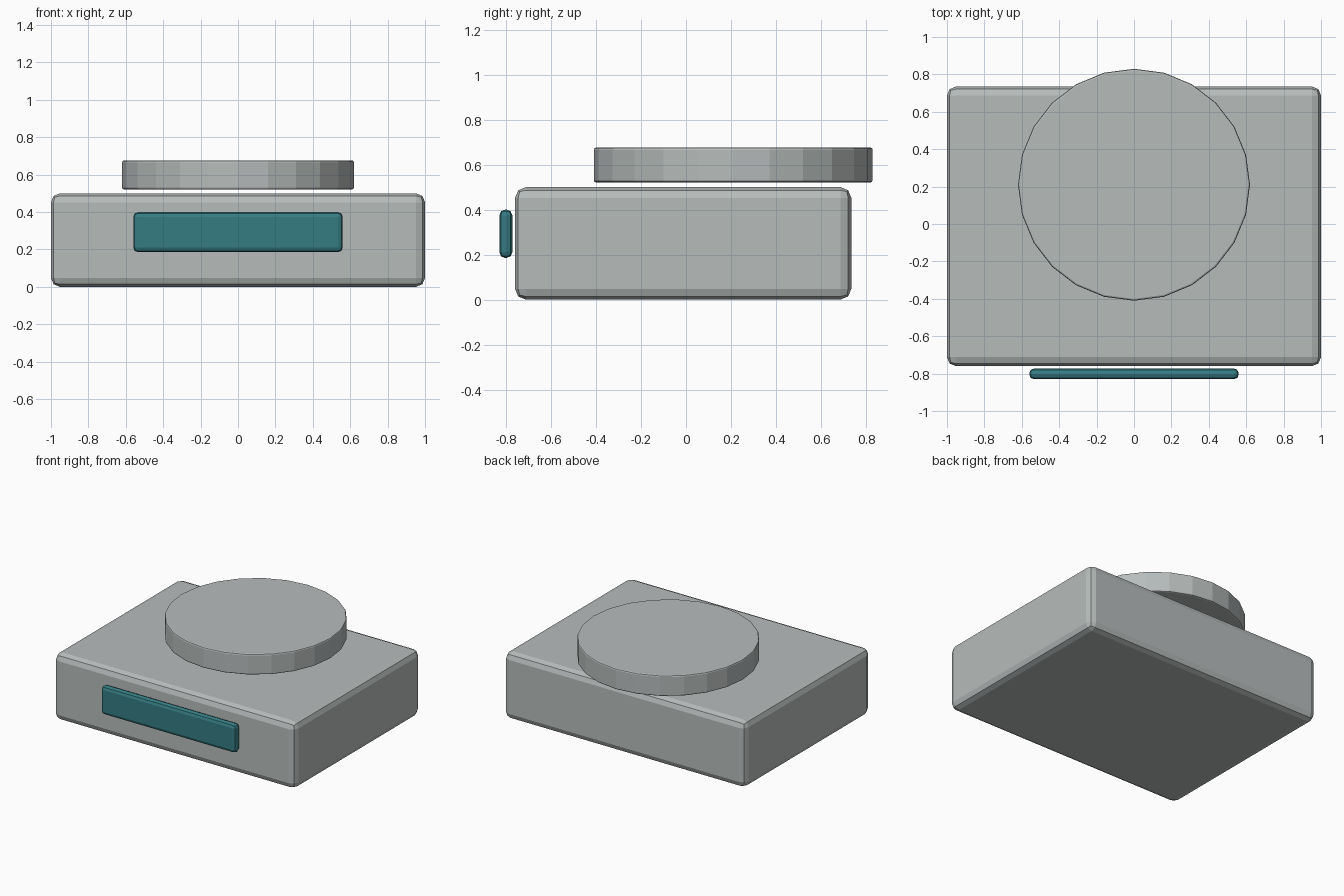
import bpy, bmesh
from mathutils import Matrix, Vector
from math import radians

if "Cube" in bpy.data.objects:
    bpy.data.objects.remove(bpy.data.objects["Cube"])


def material(name, rgb):
    m = bpy.data.materials.new(name)
    m.diffuse_color = (*rgb, 1)
    m.use_nodes = True
    m.node_tree.nodes["Principled BSDF"].inputs["Base Color"].default_value = m.diffuse_color
    return m


grey = material("pale grey", (0.47, 0.505, 0.50))
teal = material("teal", (0.036, 0.20, 0.225))


def finish(name, bm, mat, bevel, segments):
    me = bpy.data.meshes.new(name)
    bm.to_mesh(me)
    bm.free()
    me.materials.append(mat)
    ob = bpy.data.objects.new(name, me)
    bpy.context.collection.objects.link(ob)
    mod = ob.modifiers.new("rounded edges", "BEVEL")
    mod.width = bevel
    mod.segments = segments
    mod.limit_method = "ANGLE"
    mod.angle_limit = radians(40)
    return ob


def box(name, lo, hi, mat, bevel, segments=2):
    lo, hi = Vector(lo), Vector(hi)
    bm = bmesh.new()
    bmesh.ops.create_cube(bm, size=1)
    bmesh.ops.scale(bm, vec=hi - lo, verts=bm.verts)
    bmesh.ops.translate(bm, vec=(lo + hi) / 2, verts=bm.verts)
    return finish(name, bm, mat, bevel, segments)


# Main block
box("body", (-1, -0.76, 0), (1, 0.735, 0.5), grey, 0.048)

# Front plate floating just ahead of the body
box("front_panel", (-0.56, -0.83, 0.185), (0.56, -0.772, 0.4), teal, 0.026)

# Round disc hovering above the body, overhanging the back
bm = bmesh.new()
bmesh.ops.create_cone(bm, cap_ends=True, segments=24, radius1=0.62, radius2=0.62,
                      depth=0.155, matrix=Matrix.Translation((0, 0.21, 0.5985)))
finish("top_disc", bm, grey, 0.01, 2)
